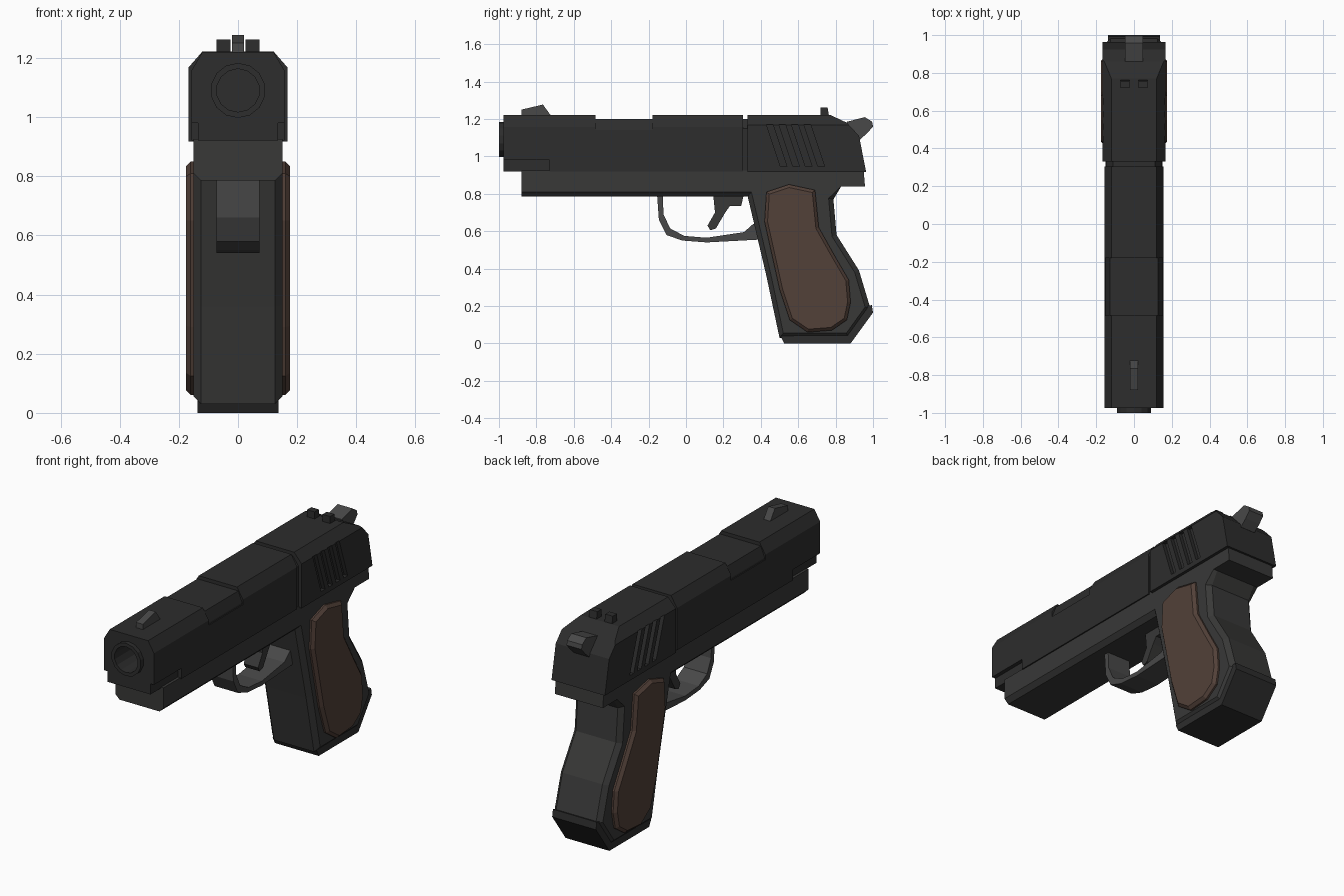
import bpy, bmesh, math
from mathutils import Vector

if "Cube" in bpy.data.objects:
    bpy.data.objects.remove(bpy.data.objects["Cube"])


def material(name, rgb):
    m = bpy.data.materials.new(name)
    m.diffuse_color = (*rgb, 1)
    m.use_nodes = True
    m.node_tree.nodes["Principled BSDF"].inputs["Base Color"].default_value = m.diffuse_color
    return m


BLACK = material("dark_steel", (0.026, 0.026, 0.026))
GREY = material("frame_steel", (0.04, 0.04, 0.039))
LIGHT = material("bare_steel", (0.065, 0.065, 0.065))
BROWN = material("brown_grip", (0.085, 0.052, 0.04))


def finish(name, bm, mat):
    bmesh.ops.recalc_face_normals(bm, faces=bm.faces)
    me = bpy.data.meshes.new(name)
    bm.to_mesh(me)
    bm.free()
    ob = bpy.data.objects.new(name, me)
    bpy.context.collection.objects.link(ob)
    if mat:
        me.materials.append(mat)
    return ob


def extrude(bm, points, offset):
    face = bm.faces.new([bm.verts.new(p) for p in points])
    res = bmesh.ops.extrude_face_region(bm, geom=[face])
    verts = [v for v in res["geom"] if isinstance(v, bmesh.types.BMVert)]
    bmesh.ops.translate(bm, verts=verts, vec=offset)


def side_part(name, yz, x0, x1, mat=None, bevel=0, keep=lambda co: True):
    """Side profile extruded across x, optionally chamfering its outline."""
    bm = bmesh.new()
    extrude(bm, [(x0, y, z) for y, z in yz], (x1 - x0, 0, 0))
    if bevel:
        edges = [e for e in bm.edges
                 if abs(e.verts[0].co.x - e.verts[1].co.x) < 1e-5
                 and (keep is None or keep((e.verts[0].co + e.verts[1].co) / 2))
                 and (x0 < 0 < x1 or abs(e.verts[0].co.x - x1) < 1e-5)]
        bmesh.ops.bevel(bm, geom=edges, offset=bevel, segments=1,
                        affect='EDGES', clamp_overlap=True)
    return finish(name, bm, mat)


def length_part(name, half, y0, y1, mat, cuts=()):
    """Half cross-section mirrored in x, run along y, then trimmed by sloping planes."""
    bm = bmesh.new()
    ring = half + [(-x, z) for x, z in reversed(half)]
    extrude(bm, [(x, y0, z) for x, z in ring], (0, y1 - y0, 0))
    for (ya, za), (yb, zb) in cuts:
        res = bmesh.ops.bisect_plane(
            bm, geom=bm.verts[:] + bm.edges[:] + bm.faces[:],
            plane_co=(0, ya, za), plane_no=Vector((0, za - zb, yb - ya)), clear_outer=True)
        rim = [e for e in res["geom_cut"] if isinstance(e, bmesh.types.BMEdge)]
        bmesh.ops.holes_fill(bm, edges=[e for e in rim if e.is_boundary], sides=0)
    return finish(name, bm, mat)


def tube(name, r, y0, y1, z, mat=None):
    bm = bmesh.new()
    ring = [(r * math.cos(math.tau * (i + .5) / 14), y0, z + r * math.sin(math.tau * (i + .5) / 14))
            for i in range(14)]
    extrude(bm, ring, (0, y1 - y0, 0))
    return finish(name, bm, mat)


def box(y0, y1, z0, z1):
    return [(y0, z0), (y1, z0), (y1, z1), (y0, z1)]


def carve(ob, cutters):
    for c in cutters:
        c.hide_render = True
        mod = ob.modifiers.new("cut", 'BOOLEAN')
        mod.operation = 'DIFFERENCE'
        mod.solver = 'EXACT'
        mod.object = c
        bpy.context.view_layer.objects.active = ob
        bpy.ops.object.modifier_apply(modifier=mod.name)
        bpy.data.objects.remove(c, do_unlink=True)


# Front slide with ejection opening, stepped nose and bore
front = length_part("front_slide", [(.157, .92), (.157, 1.158), (.12, 1.22)], -.975, .305, BLACK)
carve(front, [side_part("port_cut", box(-.485, -.18, 1.13, 1.4), -.3, .3),
              side_part("nose_cut_r", box(-1.1, -.73, .8, .98), .135, .3),
              side_part("nose_cut_l", box(-1.1, -.73, .8, .98), -.3, -.135),
              tube("bore_cut", .073, -1.1, -.8, 1.09)])
length_part("chamber", [(.152, 1.12), (.152, 1.14), (.128, 1.2)], -.49, -.175, BLACK)
length_part("slide_gap_core", [(.148, .92), (.148, 1.15), (.11, 1.2)], .30, .34, BLACK)

# Muzzle ring
muzzle = tube("muzzle", .093, -1.0, -.96, 1.09, BLACK)
carve(muzzle, [tube("muzzle_cut", .073, -1.1, -.8, 1.09)])

# Rear slide with sloped back and slanted grip slots
rear = length_part("rear_slide", [(.167, .917), (.167, 1.168), (.12, 1.222)], .33, .98, BLACK,
                   [((.77, 1.222), (.86, 1.18)), ((.86, 1.18), (.925, 1.11)),
                    ((.925, 1.11), (.963, .917))])
slots = []
for i in range(4):
    y = .43 + i * .067
    quad = [(y, 1.17), (y + .035, 1.17), (y + .11, .945), (y + .075, .945)]
    slots += [side_part("slot_cut", quad, s * .145, s * .25) for s in (1, -1)]
carve(rear, slots)

# Sights and hammer
side_part("front_sight", [(-.88, 1.2), (-.88, 1.25), (-.765, 1.277), (-.72, 1.215), (-.72, 1.2)],
          -.021, .021, LIGHT)
for s in (1, -1):
    side_part("rear_sight", [(.72, 1.2), (.72, 1.262), (.757, 1.262), (.767, 1.2)],
              s * .025, s * .072, BLACK)
side_part("hammer", [(.85, 1.1), (.86, 1.185), (.957, 1.21), (.995, 1.185), (1, 1.16),
                     (.97, 1.125), (.93, 1.09)], -.047, .047, LIGHT)

# Frame and grip in one body, with chamfered lower edges
side_part("frame", [(-.88, .925), (-.88, .785), (.33, .785), (.43, .36), (.50, .03), (.87, .03),
                    (.985, .19), (.925, .39), (.805, .58), (.788, .77), (.83, .84),
                    (.957, .84), (.95, .925)],
          -.15, .15, GREY, .025,
          lambda c: c.z < .9 and c.y > -.87 and not (c.y > .87 and c.z > .8))
side_part("grip_base", [(.525, 0), (.88, 0), (1, .165), (.993, .205), (.97, .2), (.86, .045),
                        (.505, .04)], -.137, .137, BLACK)

# Brown grip panels on both sides
panel = [(.43, .81), (.55, .85), (.69, .82), (.71, .62), (.80, .46), (.87, .34), (.88, .22),
         (.86, .125), (.78, .07), (.65, .06), (.555, .125), (.50, .29), (.42, .65)]
for s in (1, -1):
    side_part("grip_panel", panel, s * .14, s * .176, BROWN, .016)

# Trigger guard and trigger
side_part("trigger_guard", [(-.155, .8), (-.145, .66), (-.105, .58), (-.02, .55), (.11, .54),
                            (.39, .555), (.38, .65), (.355, .635), (.31, .595), (.11, .565),
                            (-.01, .575), (-.085, .615), (-.12, .69), (-.125, .8)],
          -.073, .073, LIGHT)
side_part("trigger", [(.145, .8), (.155, .70), (.115, .63), (.13, .605), (.16, .615), (.21, .70),
                      (.235, .735), (.295, .735), (.31, .8)], -.045, .045, GREY)
